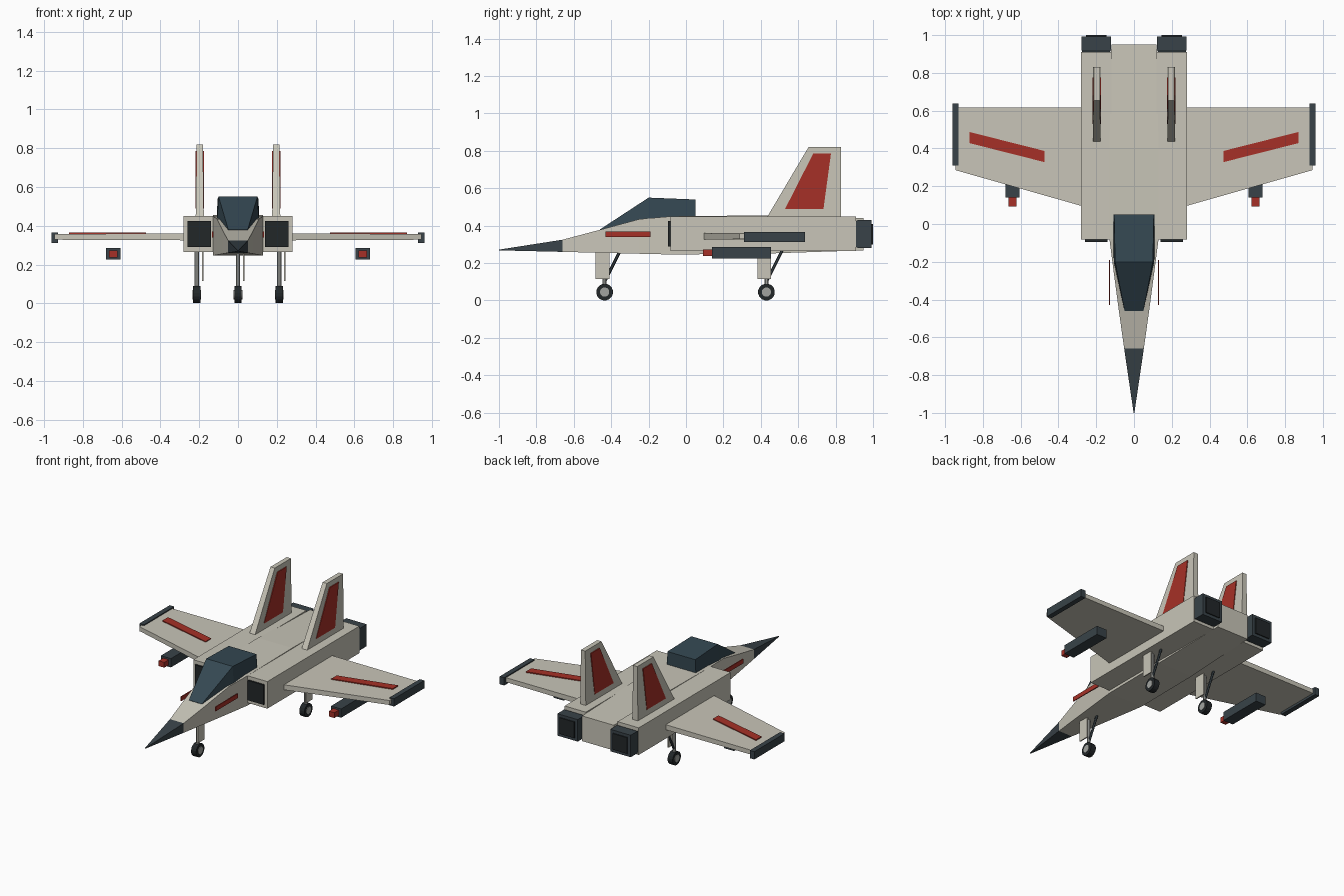
import bpy, bmesh, math
from mathutils import Vector

if "Cube" in bpy.data.objects:
    bpy.data.objects.remove(bpy.data.objects["Cube"])


def mat(name, r, g, b):
    m = bpy.data.materials.new(name)
    m.diffuse_color = (r, g, b, 1)
    m.use_nodes = True
    m.node_tree.nodes["Principled BSDF"].inputs["Base Color"].default_value = m.diffuse_color
    return m


HULL = mat("hull_beige", 0.58, 0.56, 0.48)
DARK = mat("dark_slate", 0.04, 0.055, 0.065)
BLACK = mat("deep_black", 0.016, 0.02, 0.022)
GLASS = mat("canopy_glass", 0.035, 0.065, 0.085)
RED = mat("red_trim", 0.38, 0.03, 0.02)
GREY = mat("hub_grey", 0.36, 0.37, 0.35)


def finish(name, bm, material):
    bmesh.ops.recalc_face_normals(bm, faces=bm.faces)
    me = bpy.data.meshes.new(name)
    bm.to_mesh(me)
    bm.free()
    me.materials.append(material)
    ob = bpy.data.objects.new(name, me)
    bpy.context.collection.objects.link(ob)
    return ob


def skin(name, rings, material):
    """Join a row of equal-length point rings and cap both ends."""
    bm = bmesh.new()
    loops = [[bm.verts.new(p) for p in ring] for ring in rings]
    n = len(loops[0])
    for a, b in zip(loops, loops[1:]):
        for i in range(n):
            j = (i + 1) % n
            bm.faces.new((a[i], a[j], b[j], b[i]))
    bm.faces.new(loops[0])
    bm.faces.new(loops[-1])
    return finish(name, bm, material)


def loft(name, stations, material, x=0):
    """Stations along y: (y, bottom half width, top half width, z0, z1)."""
    return skin(name, [[(x - b, y, z0), (x + b, y, z0), (x + t, y, z1), (x - t, y, z1)]
                       for y, b, t, z0, z1 in stations], material)


def box(name, x, y, z, material):
    w, c = (x[1] - x[0]) / 2, (x[0] + x[1]) / 2
    return loft(name, [(v, w, w, z[0], z[1]) for v in y], material, c)


def cylinder(name, a, b, r, material, sides=16):
    a, b = Vector(a), Vector(b)
    q = (b - a).to_track_quat('Z', 'Y')
    ring = [q @ Vector((r * math.cos(t), r * math.sin(t), 0))
            for t in (2 * math.pi * (i + .5) / sides for i in range(sides))]
    return skin(name, [[a + p for p in ring], [b + p for p in ring]], material)


# Centre body, nose and canopy
loft("fuselage", [(-.66, .052, .052, .26, .325), (-.46, .08, .08, .255, .378),
                  (-.25, .108, .108, .25, .435), (-.08, .13, .13, .246, .45),
                  (.4, .13, .13, .25, .455), (.95, .12, .12, .268, .44)], HULL)
loft("nose_cone", [(-1, .002, .002, .268, .272), (-.66, .052, .052, .26, .325)], DARK)
loft("canopy", [(-.46, .05, .05, .37, .38), (-.2, .108, .1, .425, .55),
                (.05, .11, .105, .44, .54)], GLASS)

for s, side in ((1, "right"), (-1, "left")):
    # Engine box with intake and nozzle
    ex = .2 * s
    loft(side + "_engine", [(-.083, .08, .08, .265, .45), (.91, .08, .08, .265, .45)], HULL, ex)
    loft(side + "_intake", [(-.095, .06, .06, .29, .425), (-.07, .06, .06, .29, .425)], BLACK, ex)
    loft(side + "_nozzle", [(.9, .07, .07, .29, .42), (.92, .077, .077, .28, .43),
                            (.993, .077, .077, .28, .43)], DARK, ex)
    loft(side + "_nozzle_core", [(.98, .055, .055, .3, .41), (1, .055, .055, .3, .41)], BLACK, ex)

    # Wing, tip rail and stripe
    skin(side + "_wing", [[(s * .24, .085, z0), (s * .24, .618, z0), (s * .945, .618, z1), (s * .945, .285, z1)]
                          for z0, z1 in ((.325, .328), (.36, .358))], HULL)
    box(side + "_wing_rail", sorted((s * .928, s * .962)), (.31, .637), (.312, .365), DARK)
    skin(side + "_wing_stripe", [[(s * .475, .328, z), (s * .87, .428, z), (s * .87, .487, z), (s * .475, .387, z)]
                                 for z in (.352, .365)], RED)

    # Store under the wing
    loft(side + "_missile", [(y, .038, .038, .225, .285) for y in (.14, .455)], DARK, s * .643)
    loft(side + "_missile_tip", [(y, .021, .021, .237, .273) for y in (.092, .14)], RED, s * .643)

    # Tail fin with a red panel showing on both faces
    fx = .197 * s
    fin = [(.43, .44, .021), (.83, .44, .021), (.83, .82, .016), (.655, .82, .016)]
    skin(side + "_tail_fin", [[(fx + k * w, y, z) for y, z, w in fin] for k in (-1, 1)], HULL)
    panel = [(.53, .49), (.735, .49), (.775, .785), (.68, .785)]
    skin(side + "_fin_panel", [[(fx + k * .0225, y, z) for y, z in panel] for k in (-1, 1)], RED)

    # Nose side stripe
    loft(side + "_nose_stripe", [(y, .003, .003, .34, .37) for y in (-.43, -.19)], RED, s * .13)

# Landing gear
for name, x, y in (("nose", 0, -.435), ("right", .212, .43), ("left", -.212, .43)):
    cylinder(name + "_tyre", (x - .019, y, .045), (x + .019, y, .045), .045, BLACK)
    cylinder(name + "_hub", (x - .022, y, .045), (x + .022, y, .045), .025, GREY)
    cylinder(name + "_strut", (x, y, .045), (x, y, .28), .012, GREY, 8)
    cylinder(name + "_brace", (x, y, .1), (x, y + .085, .27), .008, DARK, 6)
    box(name + "_gear_door", (x + .026, x + .034), (y - .048, y + .025), (.115, .27), HULL)
